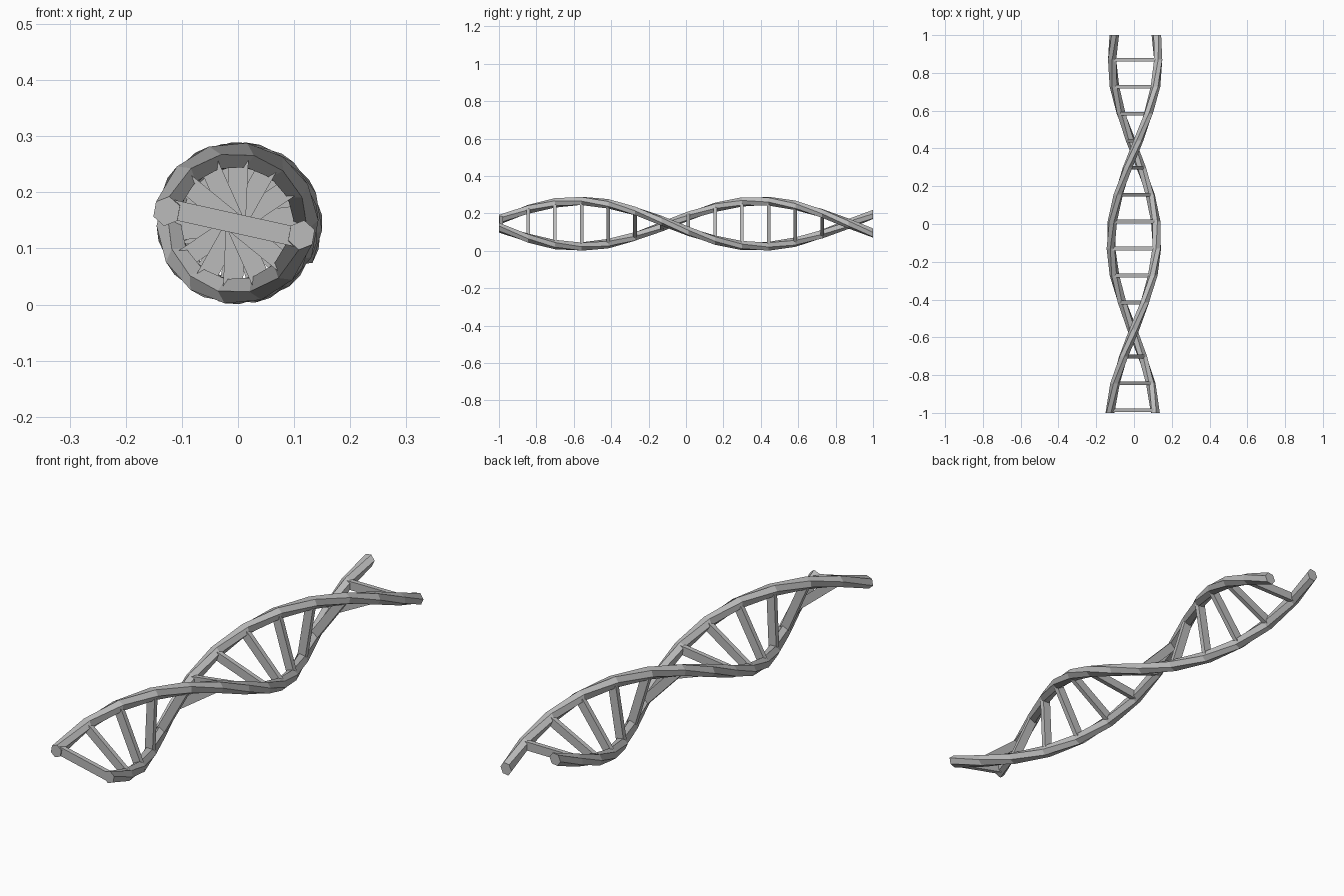
import bpy, bmesh
from math import cos, sin, pi, radians
from mathutils import Vector, Matrix

cube = bpy.data.objects.get("Cube")
if cube:
    bpy.data.objects.remove(cube, do_unlink=True)

HELIX_R, TUBE_R, MID_Z = 0.122, 0.025, 0.145
STEPS = 14
RUNG_Y = [-0.987 + 2 * k / STEPS for k in range(STEPS)]

grey = bpy.data.materials.new("plain grey")
grey.use_nodes = True
grey.diffuse_color = (0.5, 0.5, 0.5, 1)
grey.node_tree.nodes["Principled BSDF"].inputs["Base Color"].default_value = (0.5, 0.5, 0.5, 1)


def turn(y):
    """Angle of the first strand at a given depth."""
    return radians(170 - 187 * (y + 1))


def axis(y):
    return Vector((0.007 * y, y, MID_Z))


def add_object(name, bm):
    bmesh.ops.recalc_face_normals(bm, faces=bm.faces)
    mesh = bpy.data.meshes.new(name)
    bm.to_mesh(mesh)
    bm.free()
    mesh.materials.append(grey)
    obj = bpy.data.objects.new(name, mesh)
    bpy.context.collection.objects.link(obj)
    return obj


def strand(name, phase):
    """Six-sided tube swept along the helix, with ends cut square."""
    bm = bmesh.new()
    rings = []
    for y in [-1] + RUNG_Y[1:] + [1]:
        a = turn(y) + phase
        out = Vector((cos(a), 0, sin(a)))
        side = Vector((-sin(a), 0, cos(a)))
        centre = axis(y) + out * HELIX_R
        ring = []
        for i in range(6):
            t = i * pi / 3
            offset = side * cos(t) * TUBE_R * 1.07 + out * sin(t) * TUBE_R
            ring.append(bm.verts.new(centre + offset))
        rings.append(ring)
    for a, b in zip(rings, rings[1:]):
        for i in range(6):
            j = (i + 1) % 6
            bm.faces.new((a[i], a[j], b[j], b[i]))
    bm.faces.new(rings[0])
    bm.faces.new(rings[-1])
    return add_object(name, bm)


def rung(name, y):
    """Flat bar joining the two strands."""
    bm = bmesh.new()
    bmesh.ops.create_cube(bm, size=1)
    size = Matrix.Diagonal((2 * HELIX_R, 0.019, 0.035, 1))
    place = Matrix.Translation(axis(y)) @ Matrix.Rotation(-turn(y), 4, 'Y')
    bmesh.ops.transform(bm, matrix=place @ size, verts=bm.verts)
    return add_object(name, bm)


strand("strand_a", 0)
strand("strand_b", pi)
for k, y in enumerate(RUNG_Y):
    rung(f"rung_{k + 1}", y)
